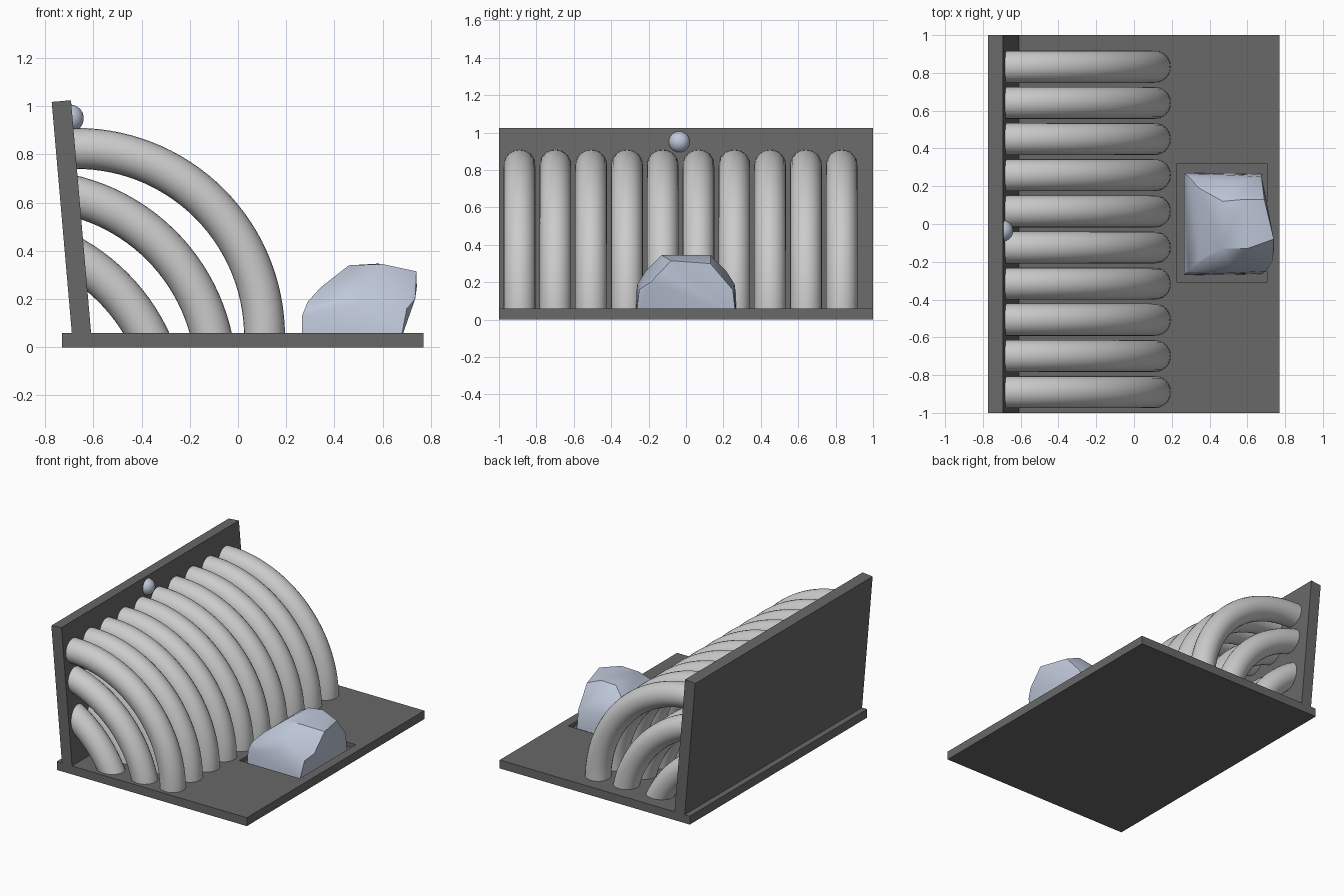
import bpy, bmesh, math
from mathutils import Vector

if "Cube" in bpy.data.objects:
    bpy.data.objects.remove(bpy.data.objects["Cube"])


def material(name, rgb):
    m = bpy.data.materials.new(name)
    m.diffuse_color = (*rgb, 1)
    m.use_nodes = True
    m.node_tree.nodes["Principled BSDF"].inputs["Base Color"].default_value = m.diffuse_color
    return m


DARK = material("dark_grey", (0.14, 0.14, 0.14))
BLUE = material("pale_blue", (0.52, 0.58, 0.70))


def finish(bm, name, mat=None, smooth=None):
    bmesh.ops.recalc_face_normals(bm, faces=bm.faces)
    me = bpy.data.meshes.new(name)
    bm.to_mesh(me)
    bm.free()
    ob = bpy.data.objects.new(name, me)
    bpy.context.collection.objects.link(ob)
    if mat:
        me.materials.append(mat)
    if smooth:
        bpy.ops.object.select_all(action='DESELECT')
        ob.select_set(True)
        bpy.context.view_layer.objects.active = ob
        bpy.ops.object.shade_smooth_by_angle(angle=math.radians(smooth))
    return ob


def prism(name, profile, y0, y1, mat=None):
    """Extrude an x-z profile along y."""
    bm = bmesh.new()
    f = bm.faces.new([bm.verts.new((x, y0, z)) for x, z in profile])
    ext = bmesh.ops.extrude_face_region(bm, geom=[f])["geom"]
    bmesh.ops.translate(bm, vec=(0, y1 - y0, 0),
                        verts=[v for v in ext if isinstance(v, bmesh.types.BMVert)])
    return finish(bm, name, mat)


def rect(x0, x1, z0, z1):
    return [(x0, z0), (x1, z0), (x1, z1), (x0, z1)]


# Base plate with a shallow recess under the rock
base = prism("base", rect(-0.73, 0.77, 0, 0.06), -1, 1, DARK)
cutter = prism("recess_cutter", rect(0.228, 0.705, 0.03, 0.2), -0.31, 0.32)
cutter.hide_render = True
cutter.hide_viewport = True
cut = base.modifiers.new("recess", 'BOOLEAN')
cut.object = cutter
cut.operation = 'DIFFERENCE'
cut.solver = 'EXACT'

# Leaning back wall
prism("back_wall", [(-0.687, 0.03), (-0.607, 0.03), (-0.693, 1.025), (-0.773, 1.018)],
      -1, 1, DARK)

# Curved pipes: the same arc stepped inward in three layers, trimmed at wall and base
ARC, TUBE, SEG, SIDES = 0.78, 0.085, 40, 24
wall_point = Vector((-0.63, 0, 0.03))
wall_normal = Vector((-0.995, 0, -0.086))


def pipe(name, cx, cz, y):
    bm = bmesh.new()
    rings = []
    for i in range(SEG + 1):
        a = math.radians(-15 + 120 * i / SEG)
        ring = []
        for j in range(SIDES):
            b = 2 * math.pi * j / SIDES
            r = ARC + TUBE * math.cos(b)
            ring.append(bm.verts.new((cx + r * math.cos(a), y + TUBE * math.sin(b),
                                      cz + r * math.sin(a))))
        rings.append(ring)
    for p, q in zip(rings, rings[1:]):
        for j in range(SIDES):
            k = (j + 1) % SIDES
            bm.faces.new((p[j], p[k], q[k], q[j]))
    for co, no in ((wall_point, wall_normal), (Vector((0, 0, 0.045)), Vector((0, 0, -1)))):
        geom = bm.verts[:] + bm.edges[:] + bm.faces[:]
        bmesh.ops.bisect_plane(bm, geom=geom, plane_co=co, plane_no=no, clear_outer=True)
    bmesh.ops.holes_fill(bm, edges=[e for e in bm.edges if e.is_boundary], sides=0)
    return finish(bm, name, None, 40)


for layer in range(3):
    for n in range(10):
        pipe(f"pipe_{layer + 1}_{n + 1}", -0.67 - 0.2 * layer, 0.045 - 0.174 * layer,
             -0.89 + 0.1914 * n)

# Faceted rock sitting in the recess
pts = [(0.60, -0.13, 0.345), (0.58, 0.13, 0.347), (0.46, -0.13, 0.34), (0.47, 0.12, 0.338),
       (0.74, -0.08, 0.315), (0.742, -0.12, 0.25), (0.735, -0.19, 0.20), (0.70, -0.25, 0.16),
       (0.69, 0.13, 0.30), (0.675, 0.25, 0.16)]
for s in (-1, 1):
    pts += [(0.265, s * 0.27, 0.03), (0.675, s * 0.265, 0.03), (0.265, s * 0.268, 0.13),
            (0.29, s * 0.25, 0.19), (0.345, s * 0.19, 0.25), (0.52, s * 0.215, 0.26),
            (0.50, s * 0.26, 0.19)]
bm = bmesh.new()
for p in pts:
    bm.verts.new(p)
hull = bmesh.ops.convex_hull(bm, input=bm.verts)
bmesh.ops.delete(bm, geom=[v for v in bm.verts if not v.link_faces], context='VERTS')
finish(bm, "rock", BLUE, 35)

# Small ball at the top of the wall
bm = bmesh.new()
bmesh.ops.create_uvsphere(bm, u_segments=32, v_segments=16, radius=0.057)
bmesh.ops.translate(bm, verts=bm.verts, vec=(-0.697, -0.036, 0.95))
finish(bm, "ball", BLUE, 40)
